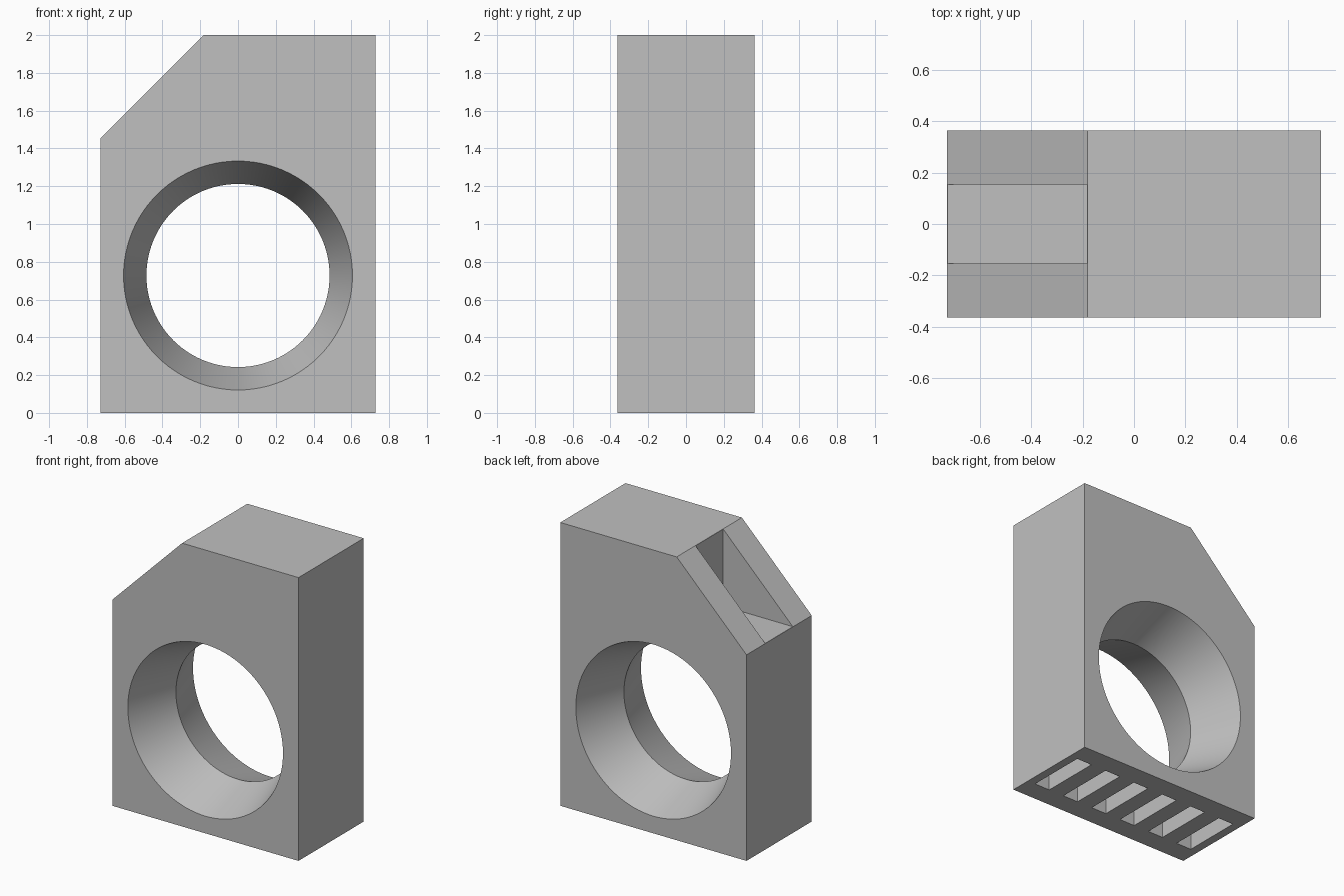
import bpy
import bmesh
from math import sin, cos, pi, radians

cube = bpy.data.objects.get("Cube")
if cube:
    bpy.data.objects.remove(cube, do_unlink=True)

U = 2 / 16.5                        # design unit
W, D, H = 6 * U, 3 * U, 2.0         # half width, half depth, height
CHAMFER = 4.5 * U
HOLE_Z = 6 * U

grey = bpy.data.materials.new("plain grey")
grey.use_nodes = True
colour = (0.53, 0.53, 0.53, 1)
grey.diffuse_color = colour
grey.node_tree.nodes["Principled BSDF"].inputs["Base Color"].default_value = colour


def make_object(name, bm):
    bmesh.ops.recalc_face_normals(bm, faces=bm.faces[:])
    mesh = bpy.data.meshes.new(name)
    bm.to_mesh(mesh)
    bm.free()
    mesh.materials.append(grey)
    obj = bpy.data.objects.new(name, mesh)
    bpy.context.collection.objects.link(obj)
    return obj


def loft(name, rings):
    """Closed solid through rings that share a point count."""
    bm = bmesh.new()
    loops = [[bm.verts.new(p) for p in ring] for ring in rings]
    n = len(loops[0])
    for a, b in zip(loops, loops[1:]):
        for i in range(n):
            j = (i + 1) % n
            bm.faces.new((a[i], a[j], b[j], b[i]))
    bm.faces.new(loops[0])
    bm.faces.new(loops[-1])
    return make_object(name, bm)


def box(name, x, y, z):
    return loft(name, [[(x[0], v, z[0]), (x[1], v, z[0]),
                        (x[1], v, z[1]), (x[0], v, z[1])] for v in y])


def cut(target, cutter):
    cutter.hide_render = True
    mod = target.modifiers.new("cut", 'BOOLEAN')
    mod.operation = 'DIFFERENCE'
    mod.solver = 'EXACT'
    mod.object = cutter
    bpy.context.view_layer.objects.active = target
    bpy.ops.object.modifier_apply(modifier=mod.name)
    bpy.data.objects.remove(cutter, do_unlink=True)


# Block with one sloped upper corner
outline = [(-W, 0), (W, 0), (W, H), (-W + CHAMFER, H), (-W, H - CHAMFER)]
body = loft("body", [[(x, y, z) for x, z in outline] for y in (-D, D)])


# Round opening, flared from a narrow waist to both faces
def circle(y, segments=96):
    r = 4 * U + abs(y) / D * U
    return [(r * cos(2 * pi * i / segments), y, HOLE_Z + r * sin(2 * pi * i / segments))
            for i in range(segments)]


cut(body, loft("opening_cutter", [circle(-0.5), circle(0), circle(0.5)]))

# Recess in the sloped corner
cut(body, box("recess_cutter", (-W - 0.1, -W + CHAMFER - 0.001),
              (-0.154, 0.154), (H - CHAMFER + 0.001, H + 0.1)))

# Row of slots underneath
for i in range(6):
    x = (2 * i - 5) * U
    cut(body, box("slot_cutter", (x - U / 2, x + U / 2), (-0.215, 0.215), (-0.1, U)))

# Smooth the flared opening, keep the other edges sharp
bpy.ops.object.select_all(action='DESELECT')
body.select_set(True)
bpy.context.view_layer.objects.active = body
bpy.ops.object.shade_smooth_by_angle(angle=radians(30))
